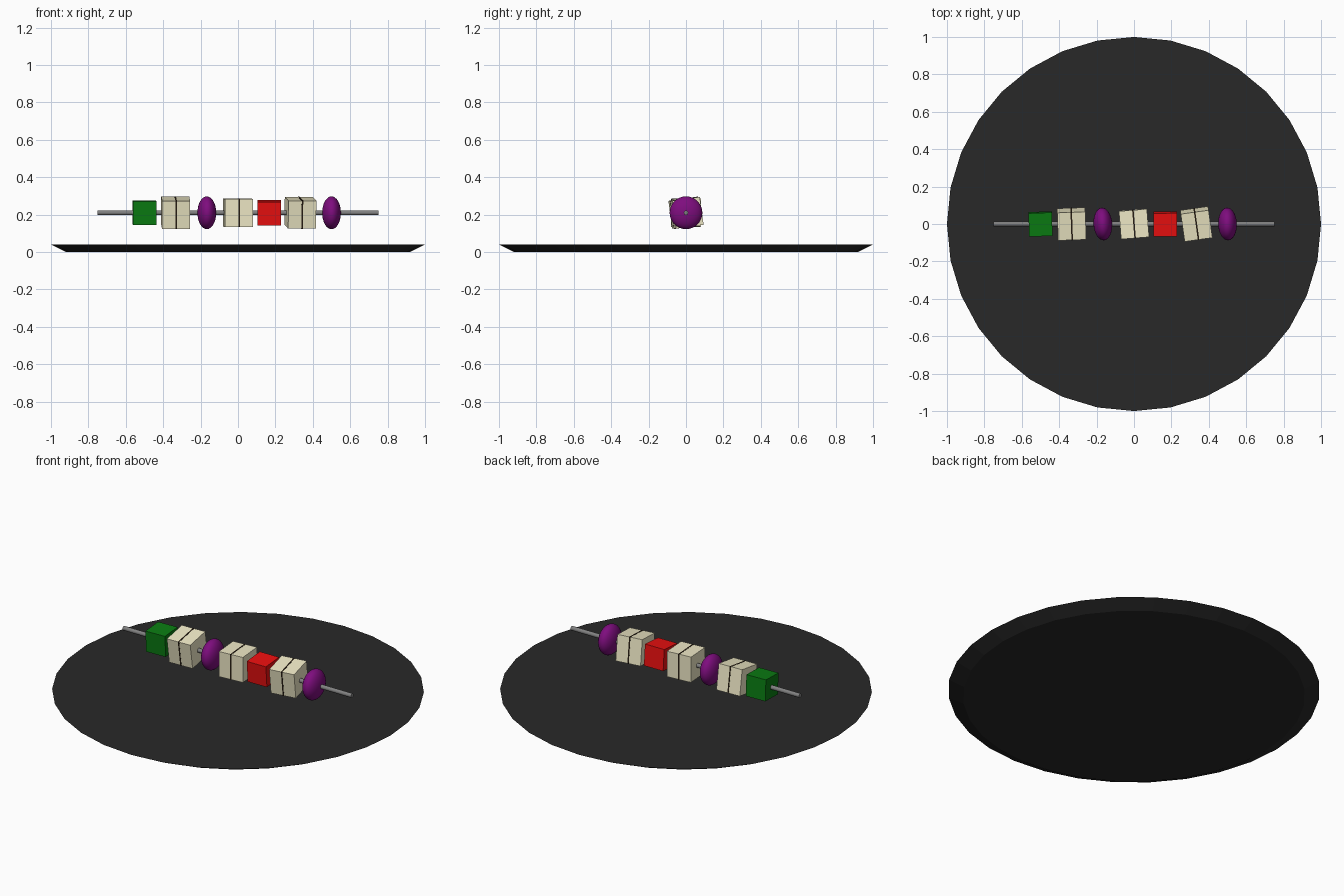
import bpy
from math import radians, pi

if "Cube" in bpy.data.objects:
    bpy.data.objects.remove(bpy.data.objects["Cube"])

AXIS_Z = 0.21   # height of the skewer


def material(name, rgb):
    m = bpy.data.materials.new(name)
    m.diffuse_color = (*rgb, 1)
    m.use_nodes = True
    m.node_tree.nodes["Principled BSDF"].inputs["Base Color"].default_value = m.diffuse_color
    return m


black = material("black_iron", (0.022, 0.022, 0.022))
char = material("char", (0.02, 0.012, 0.006))
steel = material("steel", (0.22, 0.22, 0.22))
cream = material("cream", (0.87, 0.82, 0.57))
green = material("green_pepper", (0.003, 0.2, 0.006))
red = material("red_pepper", (0.83, 0.005, 0.005))
purple = material("purple_onion", (0.21, 0.004, 0.21))


def finish(name, mat):
    ob = bpy.context.object
    ob.name = name
    ob.data.materials.append(mat)
    return ob


def box(name, x, size, rot, mat):
    bpy.ops.mesh.primitive_cube_add(
        size=1, location=(x, 0, AXIS_Z),
        rotation=[radians(a) for a in rot])
    ob = finish(name, mat)
    ob.scale = size
    return ob


def onion(name, x, turn):
    bpy.ops.mesh.primitive_uv_sphere_add(
        segments=32, ring_count=16, radius=1, location=(x, 0, AXIS_Z),
        rotation=(0, 0, radians(turn)))
    ob = finish(name, purple)
    ob.scale = (0.05, 0.0875, 0.0875)
    bpy.ops.object.shade_smooth()


# Plate: flat disc flaring outwards to the rim
bpy.ops.mesh.primitive_cone_add(vertices=32, radius1=0.92, radius2=1.0,
                                depth=0.04, location=(0, 0, 0.02))
finish("plate", black)

# Skewer rod
bpy.ops.mesh.primitive_cylinder_add(vertices=16, radius=0.0125, depth=1.5,
                                    location=(0, 0, AXIS_Z),
                                    rotation=(0, pi / 2, 0))
finish("skewer", steel)
bpy.ops.object.shade_smooth_by_angle()

# Pepper chunks
box("green_pepper", -0.5, (0.125,) * 3, (3, 0, 2), green)
box("red_pepper", 1 / 6, (0.125,) * 3, (4.5, 0, 0.5), red)

# Tofu cubes, each with a thin charred band round the middle
for i, (x, rot) in enumerate([(-1 / 3, (9, 0, 2)),
                              (0, (0.5, 0, 4.5)),
                              (1 / 3, (8, 0, 8))]):
    box(f"tofu_{i + 1}", x, (0.15,) * 3, rot, cream)
    box(f"grill_mark_{i + 1}", x, (0.008, 0.152, 0.152), rot, char)

# Onion pieces
onion("onion_1", -1 / 6, 4)
onion("onion_2", 0.5, 2)
